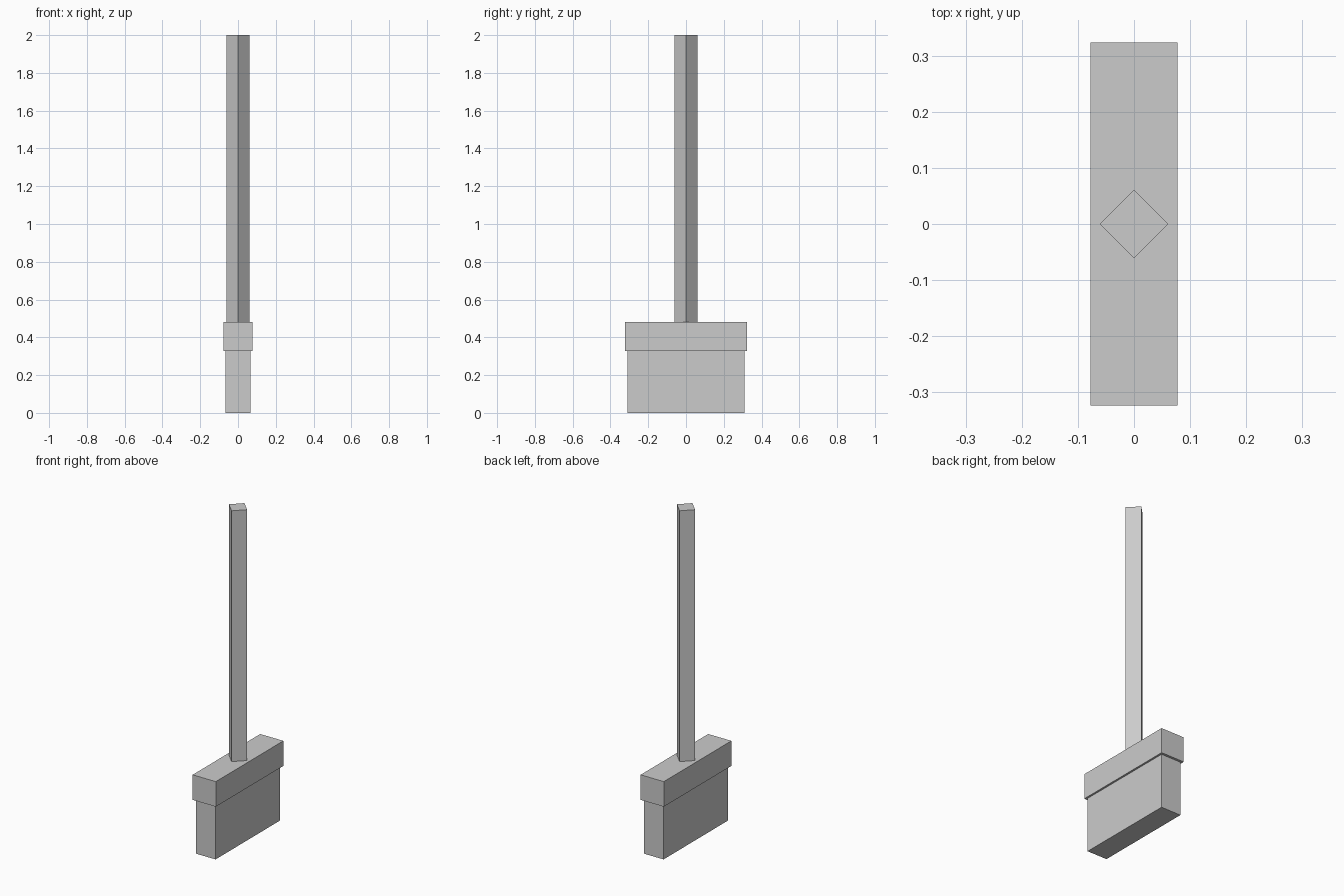
import bpy
import math

if "Cube" in bpy.data.objects:
    bpy.data.objects.remove(bpy.data.objects["Cube"])


def box(name, width, depth, z_bottom, z_top):
    """Axis-aligned block centred on x = y = 0."""
    bpy.ops.mesh.primitive_cube_add(size=1, location=(0, 0, (z_bottom + z_top) / 2))
    obj = bpy.context.object
    obj.name = name
    obj.scale = (width, depth, z_top - z_bottom)
    bpy.ops.object.transform_apply(location=False, rotation=False, scale=True)
    return obj


# Bristle block and the wider head that holds it
box("bristles", 0.132, 0.618, 0.0, 0.328)
box("broom_head", 0.155, 0.647, 0.328, 0.48)

# Four-sided handle with its corners on the x and y axes
bpy.ops.mesh.primitive_cylinder_add(vertices=4, radius=0.061, depth=1.52,
                                    location=(0, 0, 1.24))
bpy.context.object.name = "handle"
